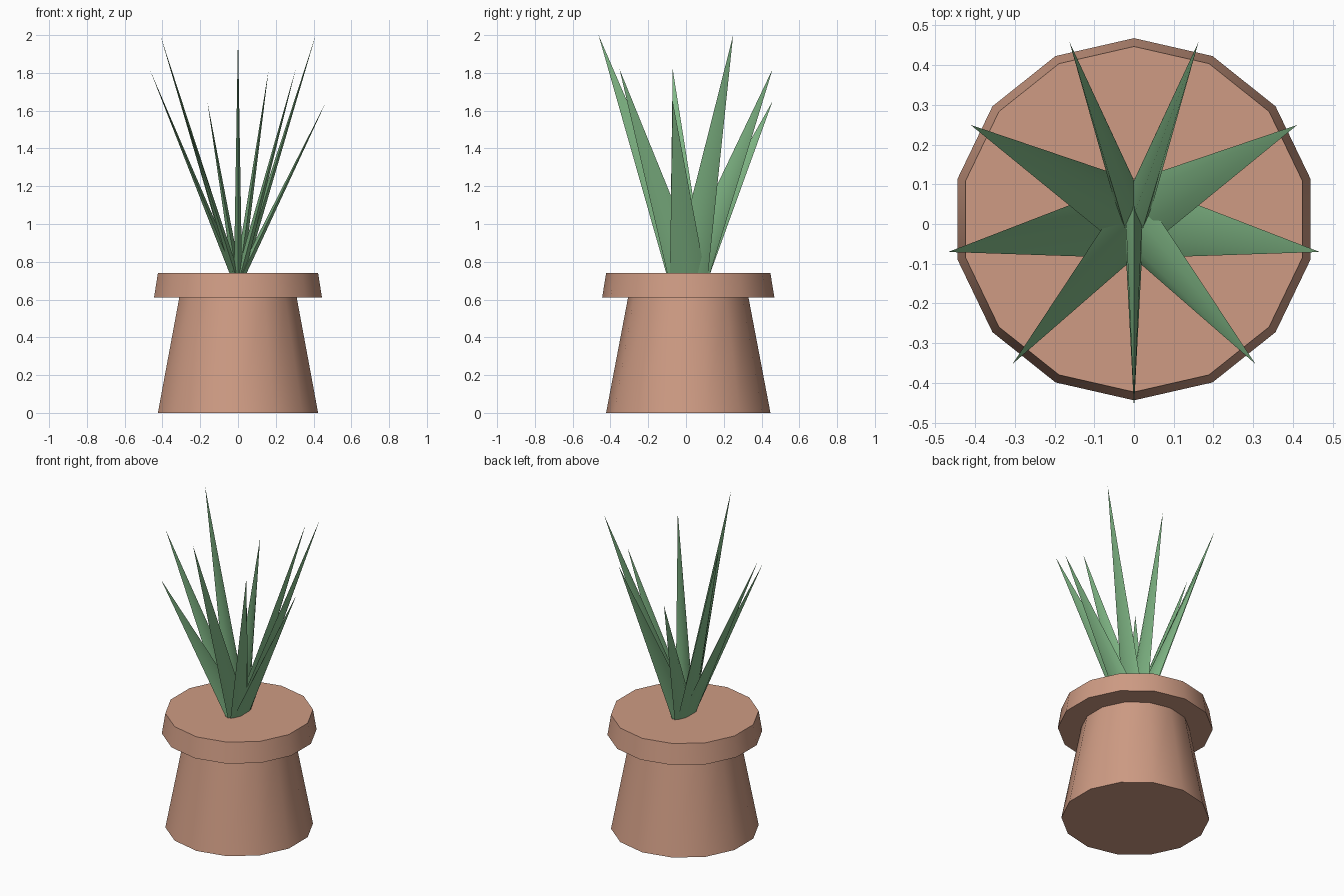
import bpy, math

cube = bpy.data.objects.get("Cube")
if cube:
    bpy.data.objects.remove(cube)

CENTRE_Y = 0.012
SOIL_Z = 0.74


def make_material(name, colour):
    mat = bpy.data.materials.new(name)
    mat.use_nodes = True
    mat.diffuse_color = colour
    mat.node_tree.nodes["Principled BSDF"].inputs["Base Color"].default_value = colour
    return mat


def ring(sides, rx, ry, centre, z):
    """Points of an elliptical ring with a corner on +y."""
    angles = [math.pi / 2 + math.tau * i / sides for i in range(sides)]
    return [(centre[0] + rx * math.cos(a), centre[1] + ry * math.sin(a), z) for a in angles]


def build(name, verts, faces, mat):
    mesh = bpy.data.meshes.new(name)
    mesh.from_pydata(verts, [], faces)
    mesh.materials.append(mat)
    obj = bpy.data.objects.new(name, mesh)
    bpy.context.collection.objects.link(obj)
    bpy.ops.object.select_all(action='DESELECT')
    obj.select_set(True)
    bpy.context.view_layer.objects.active = obj
    bpy.ops.object.shade_smooth_by_angle(angle=math.radians(30))
    return obj


def frustum(name, r_low, r_high, z_low, z_high, mat, sides=14):
    centre = (0, CENTRE_Y)
    verts = ring(sides, r_low, r_low, centre, z_low) + ring(sides, r_high, r_high, centre, z_high)
    faces = [(i, (i + 1) % sides, sides + (i + 1) % sides, sides + i) for i in range(sides)]
    faces += [tuple(reversed(range(sides))), tuple(range(sides, 2 * sides))]
    return build(name, verts, faces, mat)


def leaf(name, angle, tip_z, mat, sides=6):
    # Blade tapering from a flat base, wide along y, to a point
    out = (math.cos(angle), math.sin(angle))
    base = (0.02 * out[0], CENTRE_Y + 0.02 * out[1])
    tip = (0.475 * out[0], CENTRE_Y + 0.475 * out[1], tip_z)
    verts = ring(sides, 0.025, 0.094, base, SOIL_Z - 0.01) + [tip]
    faces = [(i, (i + 1) % sides, sides) for i in range(sides)]
    faces.append(tuple(reversed(range(sides))))
    return build(name, verts, faces, mat)


terracotta = make_material("terracotta", (0.62, 0.33, 0.23, 1))
leaf_green = make_material("leaf green", (0.22, 0.48, 0.24, 1))

# Pot
frustum("pot_body", 0.435, 0.318, 0, 0.615, terracotta)
frustum("pot_rim", 0.456, 0.435, 0.61, SOIL_Z, terracotta)

# Nine leaves in three repeating heights
heights = (2.0, 1.82, 1.65)
for i in range(9):
    leaf(f"leaf_{i + 1}", math.radians(40 * i - 90), heights[i % 3], leaf_green)
